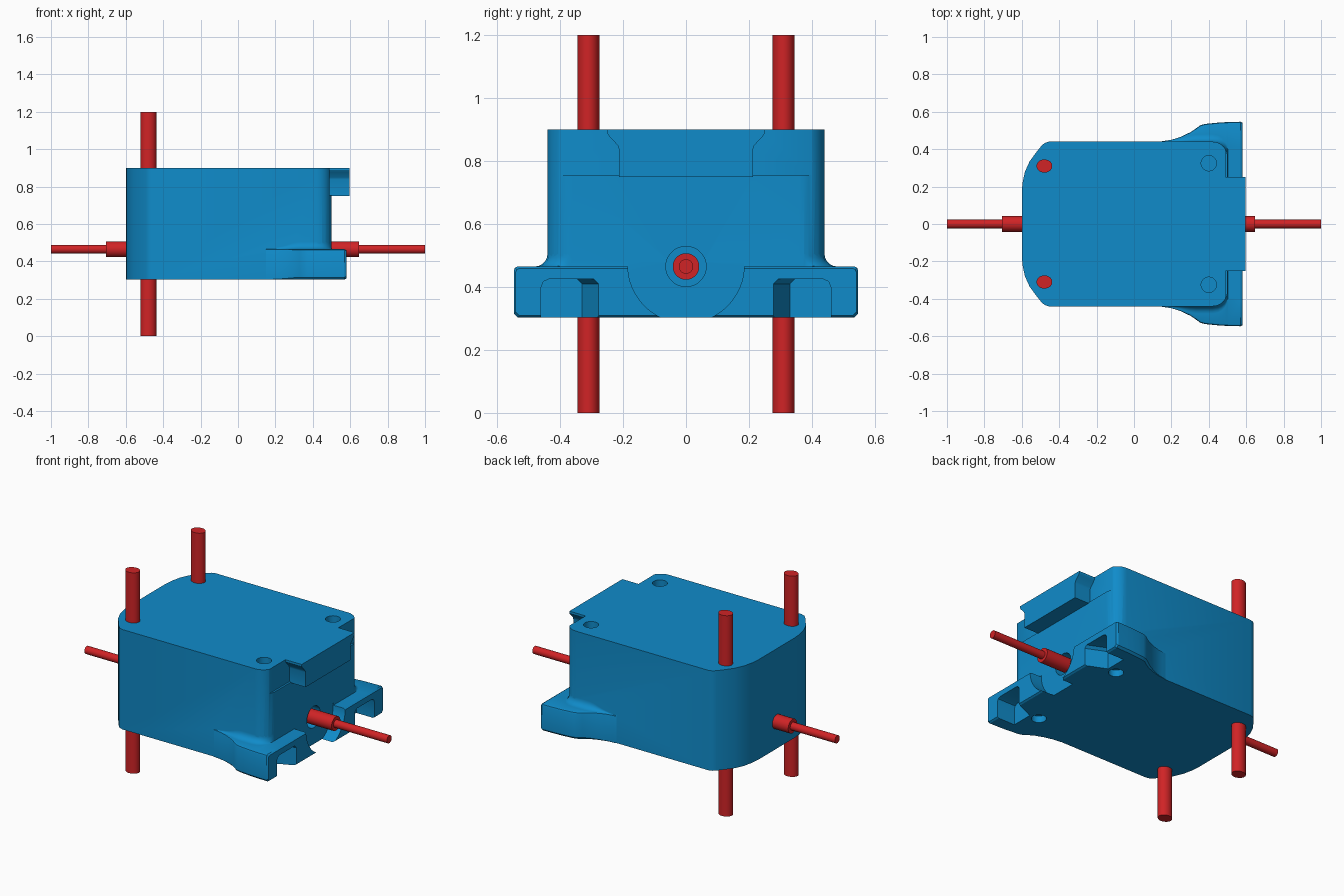
import bpy, bmesh, math
from mathutils import Matrix, Vector

if "Cube" in bpy.data.objects:
    bpy.data.objects.remove(bpy.data.objects["Cube"])


def material(name, rgb):
    m = bpy.data.materials.new(name)
    m.diffuse_color = (*rgb, 1)
    m.use_nodes = True
    m.node_tree.nodes["Principled BSDF"].inputs["Base Color"].default_value = m.diffuse_color
    return m


BLUE = material("blue plastic", (0.005, 0.26, 0.59))
RED = material("red rod", (0.63, 0.017, 0.019))
LOW, FOOT_TOP, TOP = 0.303, 0.465, 0.9


def loft(name, sections, mat=BLUE):
    """Skin a list of closed rings that share a point count, with end caps."""
    bm = bmesh.new()
    rings = [[bm.verts.new(p) for p in s] for s in sections]
    n = len(rings[0])
    for a, b in zip(rings, rings[1:]):
        for i in range(n):
            j = (i + 1) % n
            bm.faces.new((a[i], a[j], b[j], b[i]))
    bm.faces.new(rings[0])
    bm.faces.new(rings[-1])
    bmesh.ops.recalc_face_normals(bm, faces=bm.faces)
    me = bpy.data.meshes.new(name)
    bm.to_mesh(me)
    bm.free()
    me.materials.append(mat)
    ob = bpy.data.objects.new(name, me)
    bpy.context.collection.objects.link(ob)
    return ob


def turned(name, stations, axis="X", center=(0, 0, 0), mat=BLUE, n=32, squash=1):
    """Round bar along an axis from (position, radius) stations."""
    secs = []
    for t, r in stations:
        ring = []
        for i in range(n):
            a = math.tau * i / n
            u, v = r * math.cos(a), r * math.sin(a) * squash
            p = (t, u, v) if axis == "X" else (u, v, t)
            ring.append(tuple(c + d for c, d in zip(center, p)))
        secs.append(ring)
    return loft(name, secs, mat)


def combine(target, other, op):
    m = target.modifiers.new(op, "BOOLEAN")
    m.operation, m.solver, m.object = op, "EXACT", other
    bpy.context.view_layer.objects.active = target
    bpy.ops.object.modifier_apply(modifier=m.name)
    bpy.data.objects.remove(other)


def box(name, x, y, z):
    ring = [(x[0], y[0]), (x[1], y[0]), (x[1], y[1]), (x[0], y[1])]
    return loft(name, [[(*p, h) for p in ring] for h in z])


def interp(pts, x):
    for (x0, y0), (x1, y1) in zip(pts, pts[1:]):
        if x <= x1:
            return y0 + (y1 - y0) * (x - x0) / (x1 - x0)
    return pts[-1][1]


# Housing: bowed left end, rounded right corners
half = [(-0.6, 0.17), (-0.596, 0.22), (-0.583, 0.28), (-0.558, 0.335), (-0.525, 0.38),
        (-0.495, 0.418), (-0.478, 0.433), (-0.455, 0.44)]
half += [(0.42 + 0.08 * math.sin(a), 0.36 + 0.08 * math.cos(a))
         for a in [math.pi / 2 * i / 8 for i in range(9)]]
outline = half + [(x, -y) for x, y in reversed(half)]
housing = loft("housing", [[(x, y, z) for x, y in outline] for z in (LOW, TOP)])

# Shallow step on the upper right face
combine(housing, box("step", (0.489, 0.7), (-0.6, 0.6), (0.755, 1.0)), "DIFFERENCE")

# Latch tab overhanging the right face
tab = [(0.25, 0.9), (0.25, 0.888), (0.242, 0.876), (0.217, 0.85), (0.213, 0.838), (0.213, 0.75)]
tab += [(-y, z) for y, z in reversed(tab)]
combine(housing, loft("latch", [[(x, y, z) for y, z in tab] for x in (0.44, 0.596)]), "UNION")

# Flared feet, blended into the housing sides
flare = [(0.15, 0.443), (0.2, 0.45), (0.25, 0.466), (0.3, 0.49), (0.33, 0.51), (0.355, 0.528),
         (0.38, 0.535), (0.45, 0.542), (0.52, 0.546), (0.58, 0.547)]
stations = [0.15, 0.175, 0.2, 0.225, 0.25, 0.275, 0.3, 0.33, 0.355, 0.38, 0.42, 0.45, 0.47,
            0.485, 0.495, 0.4985, 0.5015, 0.57, 0.58]


def foot_section(x, side):
    f = interp(flare, x)
    d = min(max(x - 0.42, 0), 0.079)
    g = 0.36 + math.sqrt(0.0064 - d * d)
    r = min(0.04, (f - g) * 0.7)
    c = min(0.012, (f - g) * 0.2)
    low, top = LOW, FOOT_TOP
    if x > 0.575:
        f, low, top = f - 0.006, low + 0.006, top - 0.006
    pts = [(0.05, low), (f - c, low), (f, low + c), (f, top - c),
           (f - c * 0.3, top - c * 0.3), (f - c, top)]
    for i in range(6):
        a = math.pi / 2 * i / 5
        lift = r * (1 - math.cos(a)) if x < 0.5 else 0
        pts.append((g + r * (1 - math.sin(a)), top + lift))
    pts.append((0.05, top + (r if x < 0.5 else 0)))
    return [(x, side * y, z) for y, z in pts]


for side in (1, -1):
    foot = loft("foot", [foot_section(x, side) for x in stations])
    combine(housing, foot, "UNION")

# Round bay between the feet, and the bore for the shaft
combine(housing, turned("bay", [(0.5003, 0.185), (0.7, 0.185)], center=(0, 0, 0.47), n=64),
        "DIFFERENCE")
combine(housing, turned("bore", [(0.42, 0.064), (0.7, 0.064)], center=(0, 0, 0.465)),
        "DIFFERENCE")

for side in (1, -1):
    # Tapered pocket in the end of each foot, open below
    pocket = []
    for x, inner in ((0.46, 0.33), (0.62, 0.26)):
        ring = [(inner, 0.2), (inner, 0.41), (inner + 0.015, 0.425), (0.435, 0.425),
                (0.453, 0.417), (0.46, 0.4), (0.46, 0.2)]
        pocket.append([(x, side * y, z) for y, z in ring])
    combine(housing, loft("pocket", pocket), "DIFFERENCE")
    # Blind screw holes above and below
    for z0, z1 in ((TOP - 0.04, 1.0), (0.2, LOW + 0.04)):
        hole = turned("hole", [(z0, 0.041), (z1, 0.041)], "Z", (0.4, side * 0.325, 0))
        combine(housing, hole, "DIFFERENCE")

# Vertical pins and the stepped shaft
parts = [housing]
for side, label in ((1, "back"), (-1, "front")):
    parts.append(turned(label + "_pin", [(0, 0.042), (1.2, 0.042)], "Z",
                        (-0.479, side * 0.31, 0), RED, squash=0.84))
parts.append(turned("shaft", [(-1, 0.023), (-0.705, 0.023), (-0.705, 0.042), (0.648, 0.042),
                              (0.648, 0.023), (1, 0.023)], center=(0, 0, 0.465), mat=RED))

bpy.ops.object.select_all(action="DESELECT")
for ob in parts:
    ob.select_set(True)
bpy.context.view_layer.objects.active = housing
bpy.ops.object.shade_smooth_by_angle(angle=math.radians(30))
